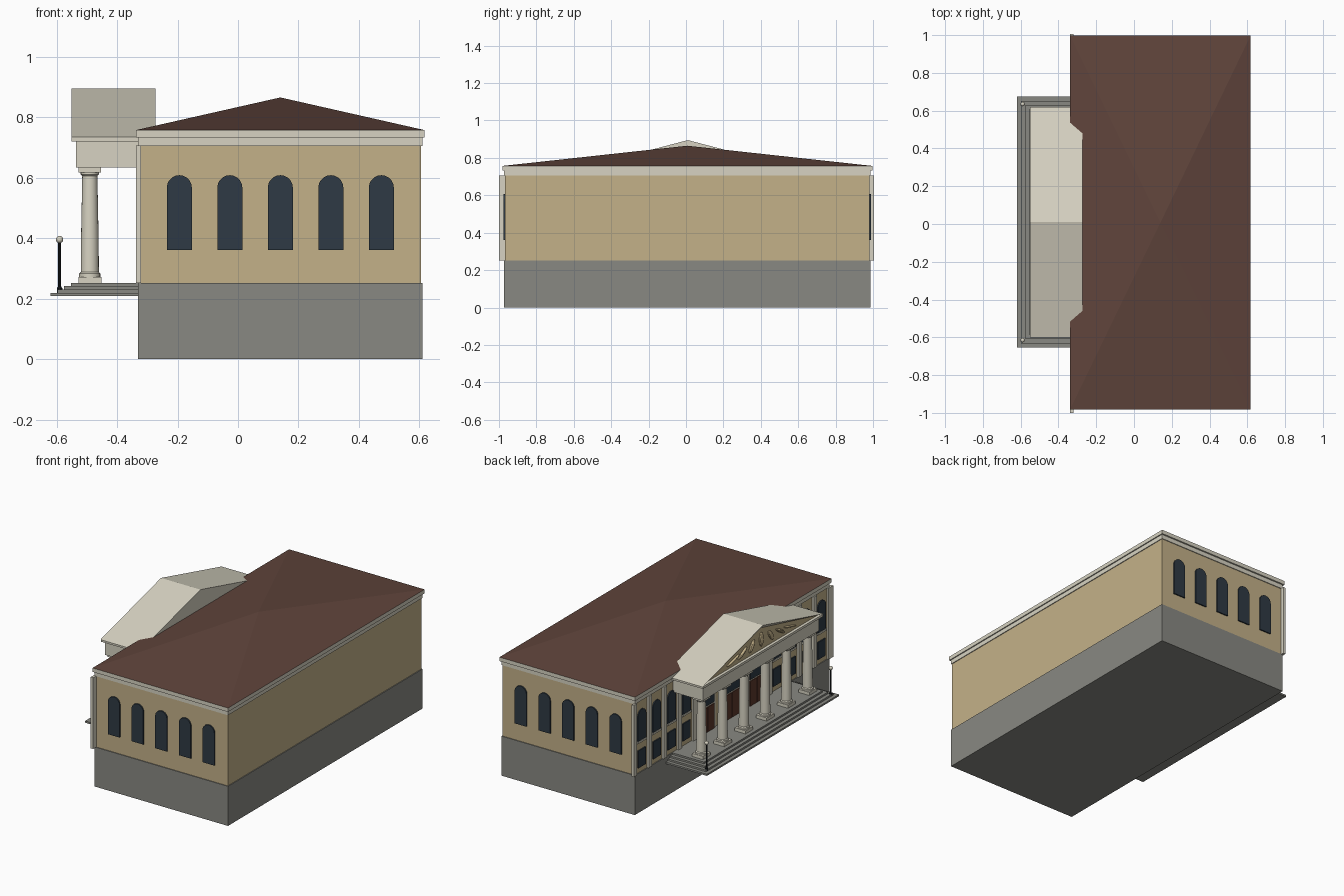
import bpy, bmesh, math
from mathutils import Vector

if "Cube" in bpy.data.objects:
    bpy.data.objects.remove(bpy.data.objects["Cube"], do_unlink=True)


def material(name, r, g, b):
    m = bpy.data.materials.new(name)
    m.use_nodes = True
    colour = (r, g, b, 1)
    m.diffuse_color = colour
    m.node_tree.nodes["Principled BSDF"].inputs["Base Color"].default_value = colour
    return m


STONE = material("grey stone", .25, .25, .225)
TAN = material("tan wall", .55, .44, .25)
CREAM = material("cream trim", .68, .65, .54)
ROOF = material("brown roof", .115, .058, .044)
GLASS = material("dark glass", .028, .042, .058)
DOOR = material("red brown door", .11, .04, .025)
BLACK = material("black iron", .01, .012, .015)

MID = .01      # y of the portico axis
FRONT = -.325  # x of the entrance wall


def finish(name, bm, *mats):
    bmesh.ops.recalc_face_normals(bm, faces=bm.faces)
    mesh = bpy.data.meshes.new(name)
    bm.to_mesh(mesh)
    bm.free()
    for m in mats:
        mesh.materials.append(m)
    obj = bpy.data.objects.new(name, mesh)
    bpy.context.collection.objects.link(obj)
    return obj


def box(name, x, y, z, mat):
    bm = bmesh.new()
    bmesh.ops.create_cube(bm, size=1)
    for v in bm.verts:
        v.co = [r[0] + (c + .5) * (r[1] - r[0]) for c, r in zip(v.co, (x, y, z))]
    return finish(name, bm, mat)


def extrude(name, outline, axis, start, end, mat):
    """Extrude a (sideways, z) outline along the x or y axis."""
    bm = bmesh.new()
    def point(u, v, d):
        return (d, u, v) if axis == "x" else (u, d, v)
    face = bm.faces.new([bm.verts.new(point(u, v, start)) for u, v in outline])
    new = bmesh.ops.extrude_face_region(bm, geom=[face])["geom"]
    shift = Vector(point(0, 0, end - start))
    bmesh.ops.translate(bm, vec=shift, verts=[g for g in new if isinstance(g, bmesh.types.BMVert)])
    return finish(name, bm, mat)


def arch(centre, width, bottom, top, steps=10):
    r = width / 2
    curve = [(centre + r * math.cos(a), top - r + r * math.sin(a))
             for a in (math.pi * i / steps for i in range(steps + 1))]
    return [(centre + r, bottom)] + curve + [(centre - r, bottom)]


def lathe(name, profile, x, y, mat, sides=20):
    bm = bmesh.new()
    rings = [[bm.verts.new((x + r * math.cos(a), y + r * math.sin(a), z))
              for a in (math.tau * i / sides for i in range(sides))] for r, z in profile]
    for low, high in zip(rings, rings[1:]):
        for i in range(sides):
            j = (i + 1) % sides
            bm.faces.new((low[i], low[j], high[j], high[i]))
    bm.faces.new(rings[0])
    bm.faces.new(rings[-1])
    obj = finish(name, bm, mat)
    bpy.context.view_layer.objects.active = obj
    obj.select_set(True)
    bpy.ops.object.shade_smooth_by_angle(angle=.6)
    obj.select_set(False)


# Main block
box("base", (-.33, .61), (-.972, .987), (0, .252), STONE)
box("walls", (FRONT, .605), (-.967, .982), (.252, .71), TAN)
box("frieze", (-.33, .61), (-.972, .987), (.705, .732), CREAM)
box("cornice", (-.338, .617), (-.982, .997), (.732, .757), CREAM)

# Hipped roof rising to one point
bm = bmesh.new()
eaves = [bm.verts.new((x, y, .757)) for x, y in
         ((-.338, -.982), (.617, -.982), (.617, .997), (-.338, .997))]
peak = bm.verts.new((.14, .007, .865))
bm.faces.new(eaves)
for i in range(4):
    bm.faces.new((eaves[i], eaves[(i + 1) % 4], peak))
finish("main_roof", bm, ROOF)

# Arched windows on both end walls
for i in range(5):
    x = .14 + (i - 2) * .167
    for side, y, out in (("front", -.967, -.008), ("back", .982, .008)):
        extrude(f"{side}_window_{i}", arch(x, .083, .36, .608), "y", y, y + out, GLASS)

# Entrance wall: windows in two rows with pilasters between them
for side in (-1, 1):
    for i in range(4):
        y = MID + side * (.455 + i * .15)
        extrude(f"upper_window_{side}_{i}", arch(y, .083, .455, .65), "x", FRONT, FRONT - .007, GLASS)
        box(f"lower_window_{side}_{i}", (FRONT - .007, FRONT), (y - .038, y + .038), (.285, .395), GLASS)
        box(f"window_sill_{side}_{i}", (FRONT - .01, FRONT), (y - .045, y + .045), (.443, .455), CREAM)
    for i in range(5):
        y = MID + side * (.38 + i * .15)
        box(f"pilaster_{side}_{i}", (-.338, FRONT + .004), (y - .016, y + .016), (.252, .706), CREAM)
box("corner_pilaster", (-.338, -.321), (-1, -.972), (.252, .706), CREAM)

# Doors with glass above
for i in (-1, 0, 1):
    y = MID + i * .25
    box(f"door_surround_{i}", (FRONT - .004, FRONT), (y - .085, y + .085), (.252, .51), CREAM)
    for side in (-1, 1):
        edges = sorted((y + side * .003, y + side * .07))
        box(f"door_{i}_{side}", (FRONT - .009, FRONT), edges, (.252, .41), DOOR)
    box(f"door_light_{i}", (FRONT - .009, FRONT), (y - .07, y + .07), (.42, .495), GLASS)
    extrude(f"gallery_window_{i}", arch(y, .083, .53, .65), "x", FRONT, FRONT - .007, GLASS)

# Portico steps
for i in range(4):
    inset = i * .0225
    box(f"step_{i}", (-.62 + inset, FRONT), (MID - .665 + inset, MID + .665 - inset),
        (.208 + i * .011, .219 + i * .011), STONE)

# Columns with square plinths and capitals
for i in range(6):
    y = MID + (i - 2.5) * .214
    box(f"plinth_{i}", (-.528, -.452), (y - .038, y + .038), (.252, .272), CREAM)
    lathe(f"column_{i}", [(.035, .272), (.035, .282), (.03, .287), (.029, .4),
                          (.025, .605), (.03, .61), (.03, .618)], -.49, y, CREAM)
    box(f"capital_{i}", (-.527, -.453), (y - .037, y + .037), (.617, .635), CREAM)

# Entablature and pediment with a sunken field
box("entablature", (-.535, FRONT), (MID - .585, MID + .585), (.633, .722), CREAM)
box("pediment_ledge", (-.55, FRONT), (MID - .605, MID + .605), (.72, .735), CREAM)
gable = extrude("pediment", [(MID - .61, .735), (MID + .61, .735), (MID, .895)], "x", -.55, -.272, CREAM)
gable.data.materials.append(TAN)
bm = bmesh.new()
bm.from_mesh(gable.data)
field = min(bm.faces, key=lambda f: f.calc_center_median().x)
bmesh.ops.inset_region(bm, faces=[field], thickness=.02, depth=-.015)
field.material_index = 1
bm.to_mesh(gable.data)
bm.free()

# Carved figures in the pediment: a standing middle and reclining sides
for i in range(-3, 4):
    bm = bmesh.new()
    bmesh.ops.create_uvsphere(bm, u_segments=10, v_segments=6, radius=1)
    height = .045 - abs(i) * .009
    for v in bm.verts:
        lean = v.co.z * .02 * -i
        v.co = (-.538 + v.co.x * .012, MID + i * .095 + v.co.y * .02 + lean,
                .758 + height + v.co.z * height)
    finish(f"carved_figure_{i}", bm, TAN)

# Lamp posts on the step corners
for side in (-1, 1):
    y = MID + side * .625
    lathe(f"lamp_post_{side}", [(.009, .219), (.009, .235), (.005, .24), (.005, .385)], -.59, y, BLACK, 10)
    ball = [(.012 * math.sin(a), .395 - .012 * math.cos(a))
            for a in (math.pi * (.1 + .1 * k) for k in range(9))]
    lathe(f"lamp_globe_{side}", ball, -.59, y, CREAM, 12)
